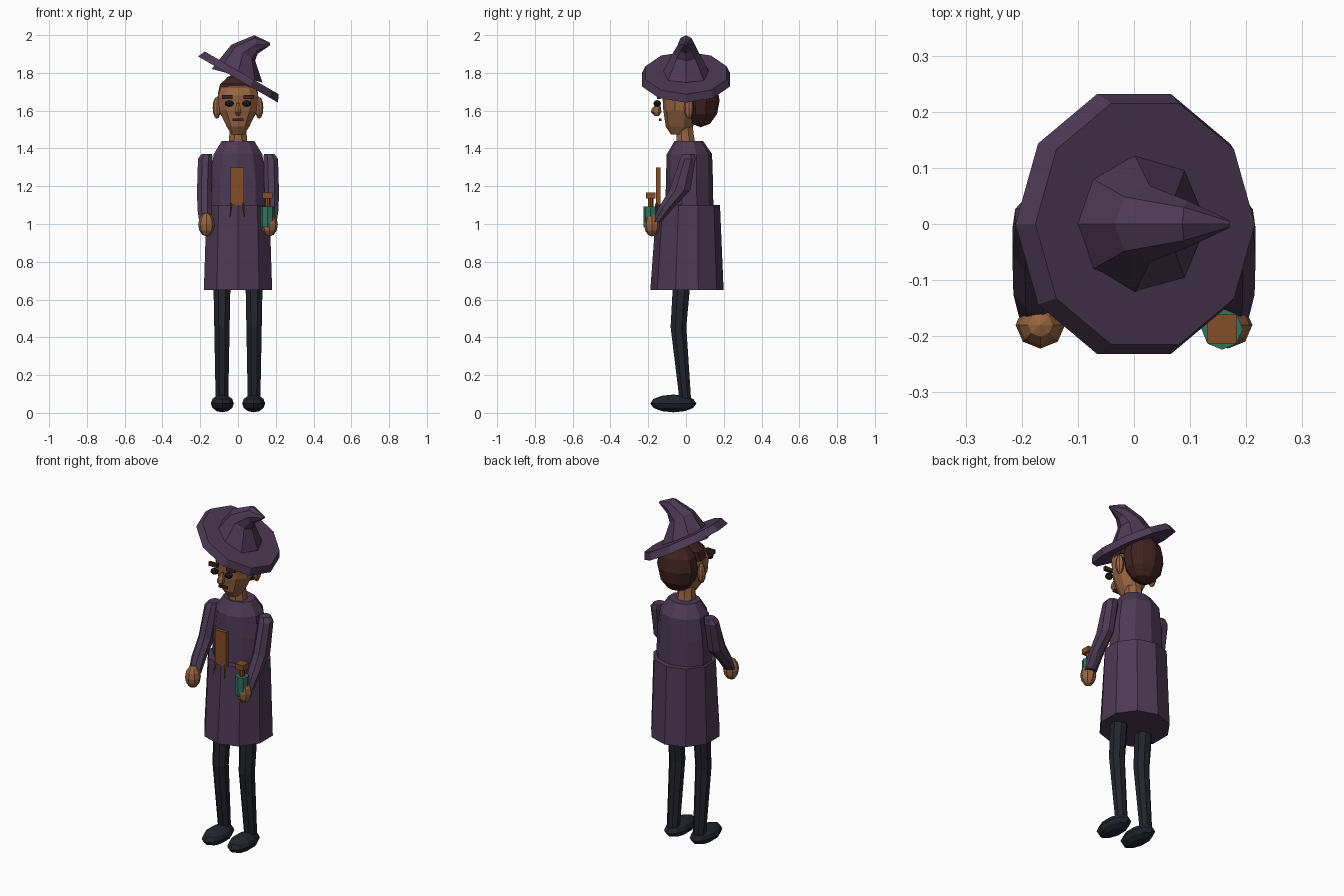
import bpy, bmesh, math
from mathutils import Vector, Matrix


def mat(name, c):
    m = bpy.data.materials.new(name)
    m.diffuse_color = (*c, 1)
    return m


PURPLE = mat("plum_cloth", (0.075, 0.042, 0.09))
DARK = mat("dark_trousers", (0.016, 0.018, 0.027))
SKIN = mat("skin", (0.31, 0.13, 0.055))
HAIR = mat("brown_hair", (0.052, 0.017, 0.014))
BLACK = mat("eye_black", (0.01, 0.01, 0.012))
GREEN = mat("green_glass", (0.032, 0.17, 0.115))
WOOD = mat("rust_brown", (0.24, 0.075, 0.022))


def finish(bm, name, material):
    bmesh.ops.recalc_face_normals(bm, faces=bm.faces)
    me = bpy.data.meshes.new(name)
    bm.to_mesh(me)
    bm.free()
    me.materials.append(material)
    ob = bpy.data.objects.new(name, me)
    bpy.context.collection.objects.link(ob)
    return ob


def loft(name, rings, sides, material, phase=0.0):
    """Rings are (x, y, z, rx, ry, tilt about y in degrees)."""
    bm = bmesh.new()
    loops = []
    for x, y, z, rx, ry, tilt in rings:
        rot = Matrix.Rotation(math.radians(tilt), 3, 'Y')
        loop = []
        for i in range(sides):
            a = math.radians(phase) + 2 * math.pi * i / sides
            p = rot @ Vector((rx * math.cos(a), ry * math.sin(a), 0))
            loop.append(bm.verts.new(p + Vector((x, y, z))))
        loops.append(loop)
    for a, b in zip(loops, loops[1:]):
        for i in range(sides):
            j = (i + 1) % sides
            bm.faces.new((a[i], a[j], b[j], b[i]))
    bm.faces.new(loops[0][::-1])
    bm.faces.new(loops[-1])
    return finish(bm, name, material)


def ball(name, loc, size, material, seg=8, rows=6):
    bm = bmesh.new()
    bmesh.ops.create_uvsphere(bm, u_segments=seg, v_segments=rows, radius=1)
    bmesh.ops.transform(bm, verts=bm.verts, matrix=Matrix.Translation(loc) @ Matrix.Diagonal((*size, 1)))
    return finish(bm, name, material)


def box(name, loc, size, material):
    bm = bmesh.new()
    bmesh.ops.create_cube(bm, size=1)
    bmesh.ops.transform(bm, verts=bm.verts, matrix=Matrix.Translation(loc) @ Matrix.Diagonal((*size, 1)))
    return finish(bm, name, material)


# Hat: tilted brim and a bent crown
loft("hat_brim", [(0, 0, 1.765, 0.244, 0.244, 30),
                  (0.02, 0, 1.80, 0.226, 0.226, 30)], 10, PURPLE)
loft("hat_crown", [(-0.005, 0, 1.785, 0.139, 0.135, 15),
                   (0.028, 0, 1.907, 0.076, 0.068, 34),
                   (0.095, 0, 1.95, 0.05, 0.042, 80),
                   (0.17, 0, 1.953, 0.007, 0.007, 90)], 8, PURPLE)

# Head, neck and hair
loft("head", [(0, -0.04, 1.475, 0.035, 0.04, 0),
              (0, -0.035, 1.515, 0.063, 0.072, 0),
              (0, -0.03, 1.60, 0.105, 0.09, 0),
              (0, -0.03, 1.68, 0.112, 0.095, 0),
              (0, -0.025, 1.725, 0.095, 0.08, 0),
              (0, -0.02, 1.745, 0.05, 0.045, 0)], 10, SKIN, 18)
loft("neck", [(0, 0, 1.42, 0.055, 0.055, 0),
              (0, -0.005, 1.47, 0.05, 0.05, 0),
              (0, -0.01, 1.53, 0.048, 0.048, 0)], 8, SKIN, 22.5)
ball("hair", (0, 0.078, 1.655), (0.118, 0.1, 0.143), HAIR, 10, 6)
loft("front_hair", [(0, -0.01, 1.685, 0.113, 0.085, -0.0),
                    (0, 0.0, 1.74, 0.10, 0.09, 0),
                    (0, 0.01, 1.775, 0.06, 0.06, 0)], 10, HAIR, 18)

# Facial features
loft("nose", [(0, -0.155, 1.572, 0.01, 0.012, 0),
              (0, -0.158, 1.592, 0.021, 0.028, 0),
              (0, -0.157, 1.61, 0.018, 0.025, 0),
              (0, -0.145, 1.64, 0.008, 0.008, 0)], 6, SKIN, 90)
box("mouth", (0, -0.137, 1.552), (0.056, 0.012, 0.013), HAIR)

for s, side in ((-1, "right"), (1, "left")):
    ball(side + "_eye", (s * 0.046, -0.152, 1.638), (0.024, 0.02, 0.018), BLACK)
    box(side + "_brow", (s * 0.057, -0.145, 1.672), (0.055, 0.018, 0.022), HAIR)
    ball(side + "_ear", (s * 0.112, 0.015, 1.615), (0.022, 0.026, 0.058), SKIN)

    # Bent sleeve and fist
    loft(side + "_sleeve", [(s * 0.172, -0.155, 1.01, 0.036, 0.026, 0),
                            (s * 0.178, -0.11, 1.08, 0.04, 0.042, 0),
                            (s * 0.178, -0.032, 1.18, 0.042, 0.06, 0),
                            (s * 0.173, 0.01, 1.345, 0.042, 0.044, 0),
                            (s * 0.165, 0.015, 1.37, 0.03, 0.034, 0)], 8, PURPLE, 22.5)
    ball(side + "_hand", (s * 0.167, -0.18, 0.997), (0.044, 0.042, 0.063), SKIN)

    # Leg with a slight knee bend, and shoe
    loft(side + "_leg", [(s * 0.085, -0.003, 0.06, 0.036, 0.033, 0),
                         (s * 0.085, -0.04, 0.455, 0.044, 0.045, 0),
                         (s * 0.085, -0.022, 0.70, 0.049, 0.05, 0)], 8, DARK, 22.5)
    ball(side + "_shoe", (s * 0.083, -0.067, 0.05), (0.064, 0.122, 0.047), DARK, 10, 6)

    # Hanging tip of the chest panel
    loft(side + "_panel_tip", [(-0.004 + s * 0.039, -0.172, 1.035, 0.001, 0.001, 0),
                               (-0.004 + s * 0.032, -0.155, 1.11, 0.007, 0.007, 0)], 4, WOOD)

# Coat
loft("coat_body", [(0, 0.018, 1.09, 0.16, 0.127, 0),
                   (0, 0.018, 1.25, 0.155, 0.124, 0),
                   (0, 0.018, 1.37, 0.135, 0.12, 0),
                   (0, 0.015, 1.44, 0.09, 0.075, 0)], 10, PURPLE, 90)
loft("coat_skirt", [(0, 0.005, 0.65, 0.19, 0.194, 0),
                    (0, 0.012, 1.10, 0.175, 0.168, 0)], 10, PURPLE, 90)
box("chest_panel", (-0.004, -0.147, 1.20), (0.072, 0.022, 0.20), WOOD)

# Bottle held in one hand
loft("bottle", [(0.157, -0.187, 0.985, 0.037, 0.037, 0),
                (0.157, -0.187, 1.093, 0.037, 0.037, 0)], 8, GREEN)
loft("bottle_neck", [(0.157, -0.187, 1.09, 0.015, 0.015, 0),
                     (0.157, -0.187, 1.14, 0.015, 0.015, 0)], 8, WOOD)
box("bottle_cap", (0.157, -0.187, 1.15), (0.052, 0.052, 0.032), WOOD)
